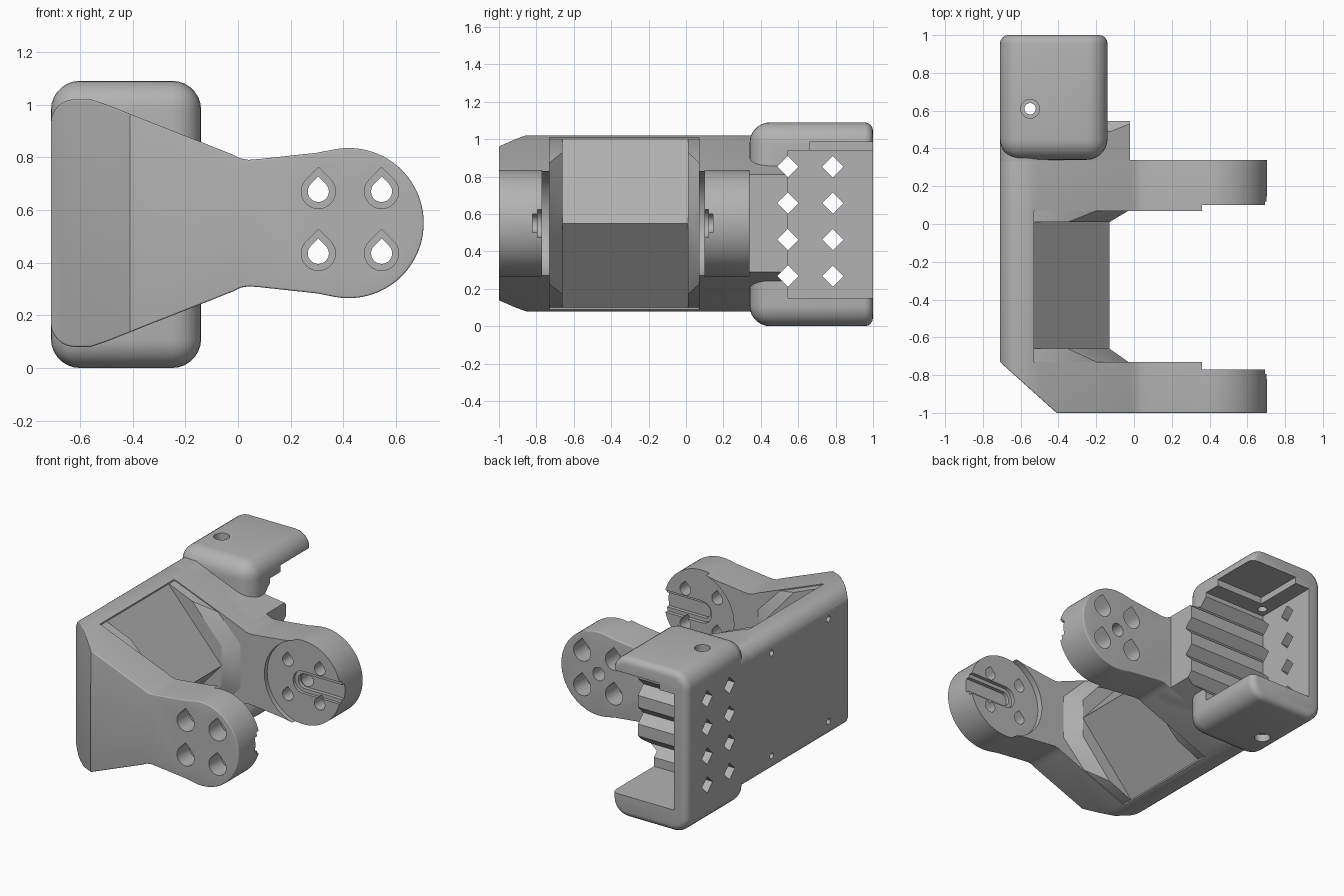
import bpy, bmesh, math
from mathutils import Vector

if "Cube" in bpy.data.objects:
    bpy.data.objects.remove(bpy.data.objects["Cube"])

grey = bpy.data.materials.new("plain grey")
grey.use_nodes = True
COLOUR = (0.45, 0.45, 0.45, 1)
grey.diffuse_color = COLOUR
grey.node_tree.nodes["Principled BSDF"].inputs["Base Color"].default_value = COLOUR


def finish(name, bm):
    bmesh.ops.recalc_face_normals(bm, faces=bm.faces)
    mesh = bpy.data.meshes.new(name)
    bm.to_mesh(mesh)
    bm.free()
    mesh.materials.append(grey)
    ob = bpy.data.objects.new(name, mesh)
    bpy.context.collection.objects.link(ob)
    return ob


def place(axis, a, b, depth):
    return {"x": (depth, a, b), "y": (a, depth, b), "z": (a, b, depth)}[axis]


def loft(bm, axis, sections):
    """Skin matching 2D outlines set at depths along an axis."""
    rings = [[bm.verts.new(place(axis, a, b, d)) for a, b in pts] for d, pts in sections]
    n = len(rings[0])
    for r, s in zip(rings, rings[1:]):
        for i in range(n):
            bm.faces.new((r[i], r[(i + 1) % n], s[(i + 1) % n], s[i]))
    bm.faces.new(rings[0])
    bm.faces.new(rings[-1])
    bmesh.ops.recalc_face_normals(bm, faces=bm.faces)


def prism(bm, axis, pts, lo, hi):
    loft(bm, axis, [(lo, pts), (hi, pts)])


def box(bm, x0, x1, y0, y1, z0, z1):
    prism(bm, "z", [(x0, y0), (x1, y0), (x1, y1), (x0, y1)], z0, z1)


def arc(cx, cy, r, a0, a1, n):
    return [(cx + r * math.cos(math.radians(a0 + (a1 - a0) * i / n)),
             cy + r * math.sin(math.radians(a0 + (a1 - a0) * i / n))) for i in range(n + 1)]


def circle(cx, cy, r, n=32):
    return arc(cx, cy, r, 0, 360, n)[:-1]


def teardrop(cx, cz, r):
    return arc(cx, cz, r, 135, 405, 18) + [(cx, cz + r * 1.414)]


def cut(ob, *shapes):
    """Carve (axis, outline, low, high) prisms out of an object."""
    for axis, pts, lo, hi in shapes:
        bm = bmesh.new()
        prism(bm, axis, pts, lo, hi)
        cutter = finish("cutter", bm)
        cutter.hide_render = True
        mod = ob.modifiers.new("cut", "BOOLEAN")
        mod.operation, mod.solver, mod.object = "DIFFERENCE", "EXACT", cutter
        bpy.context.view_layer.objects.active = ob
        bpy.ops.object.modifier_apply(modifier=mod.name)
        bpy.data.objects.remove(cutter)


def rect(a0, a1, b0, b1):
    return [(a0, b0), (a1, b0), (a1, b1), (a0, b1)]


MID = 0.55            # height of the mirror plane of the bracket
LOBE = 0.42           # centre of the round arm ends


def mirrored(upper):
    return upper + [(x, 2 * MID - z) for x, z in reversed(upper)]


# Side outline shared by both arms and the back plate
lobe = arc(LOBE, MID, 0.285, 100, 0, 24)
upper = (arc(-0.62, 0.93, 0.09, 180, 90, 6) + [(-0.56, 1.02), (-0.50, 1.0), (-0.02, 0.81),
         (0.01, 0.795), (0.04, 0.79), (0.08, 0.793), (0.30, 0.817)] + lobe)
outline = mirrored(upper[:-1] + [(LOBE + 0.285, MID + 0.001)])

# Frame: extruded outline, front corner sliced, rims rounded
bm = bmesh.new()
prism(bm, "y", outline, -1, 0.34)
res = bmesh.ops.bisect_plane(bm, geom=bm.verts[:] + bm.edges[:] + bm.faces[:],
                             plane_co=(-0.41, -1, 0), plane_no=(-0.27, -0.30, 0), clear_outer=True)
bmesh.ops.holes_fill(bm, edges=[e for e in bm.edges if e.is_boundary], sides=0)
bmesh.ops.recalc_face_normals(bm, faces=bm.faces)
rims = [e for e in bm.edges if len(e.link_faces) == 2 and e.calc_face_angle(0) > math.radians(55)]
bmesh.ops.bevel(bm, geom=rims, offset=0.055, segments=5, profile=0.5, affect="EDGES", clamp_overlap=True)
frame = finish("frame", bm)

# Gap between the arms, round seats, horn slots
cut(frame, ("z", rect(-0.53, 1, -0.73, 0.07), -1, 2),
    ("y", circle(0.44, MID, 0.29, 48), -0.77, 0.10))
slot = arc(LOBE, MID, 0.075, 90, 270, 12) + [(1, MID - 0.075), (1, MID + 0.075)]
groove = arc(LOBE, MID, 0.05, 90, 270, 12) + [(1, MID - 0.05), (1, MID + 0.05)]
cut(frame, ("y", slot, -0.795, 0.12), ("y", groove, -0.82, 0.145),
    ("y", circle(LOBE, MID, 0.045), 0, 0.5))

# Teardrop screw holes with counterbores on the outer faces
for hx in (0.305, 0.545):
    for hz in (0.435, 0.67):
        cut(frame, ("y", teardrop(hx, hz, 0.04), -1.2, 0.6),
            ("y", teardrop(hx, hz, 0.065), -1.2, -0.87),
            ("y", teardrop(hx, hz, 0.065), 0.20, 0.6))

# Small blind holes in the back plate
for hy in (-0.52, 0.09):
    for hz in (0.2, 0.9):
        cut(frame, ("x", circle(hy, hz, 0.02, 16), -0.8, -0.62))

# Ridge on the inside of the plate
bm = bmesh.new()
prism(bm, "y", [(-0.56, 1.0), (-0.53, 1.0), (-0.13, MID), (-0.53, 0.1), (-0.56, 0.1)], -0.70, 0.04)
finish("inner_ridge", bm)

# Chamfered pads where the ridge meets each arm
wide = mirrored([(-0.56, 1.0), (-0.52, 1.0), (-0.20, 0.875), (-0.03, 0.70)])
tight = mirrored([(-0.56, 1.0), (-0.52, 1.0), (-0.35, 0.93), (-0.13, 0.68)])
for name, inner, outer in (("front_pad", -0.66, -0.73), ("rear_pad", 0.01, 0.07)):
    bm = bmesh.new()
    loft(bm, "y", [(inner, tight), (outer, wide), (outer + math.copysign(0.03, outer), wide)])
    finish(name, bm)

# Toothed block joining the rear arm to the housing
bm = bmesh.new()
half = [p for p in upper if p[0] <= -0.02]
prism(bm, "y", mirrored(half), 0.2, 0.545)
toothed_block = finish("toothed_block", bm)

# Housing: rounded box opened to the side and rear
bm = bmesh.new()
box(bm, -0.71, -0.14, 0.34, 1, 0, 1.09)


def at_rear(e):
    return all(v.co.y > 0.99 for v in e.verts)


bmesh.ops.bevel(bm, geom=[e for e in bm.edges if not at_rear(e)], offset=0.11, segments=7,
                profile=0.5, affect="EDGES")
bmesh.ops.bevel(bm, geom=[e for e in bm.edges if at_rear(e)], offset=0.045, segments=4,
                profile=0.5, affect="EDGES")
housing = finish("housing", bm)
cut(housing, ("z", rect(-0.61, 0.5, 0.545, 1.2), 0.15, 0.94),
    ("z", rect(-0.50, 0.5, 0.66, 1.2), 0.9, 0.985),
    ("z", circle(-0.55, 0.61, 0.03), -0.5, 1.5),
    ("z", circle(-0.55, 0.61, 0.05), 1.04, 1.5),
    ("z", circle(-0.55, 0.61, 0.05), -0.5, 0.05))

# Diamond channels: teeth in the block, windows in the housing wall
for i in range(4):
    for y in (0.545, 0.785):
        diamond = circle(y, 0.268 + 0.195 * i, 0.057, 4)
        cut(housing, ("x", diamond, -1, 0.5))
        if y < 0.6:
            cut(toothed_block, ("x", diamond, -1, 0.5))

# Smooth the rounded parts, keep the creases
for ob in bpy.context.collection.objects:
    if ob.type == "MESH" and grey.name in ob.data.materials:
        bpy.ops.object.select_all(action="DESELECT")
        ob.select_set(True)
        bpy.context.view_layer.objects.active = ob
        bpy.ops.object.shade_smooth_by_angle(angle=math.radians(30))
